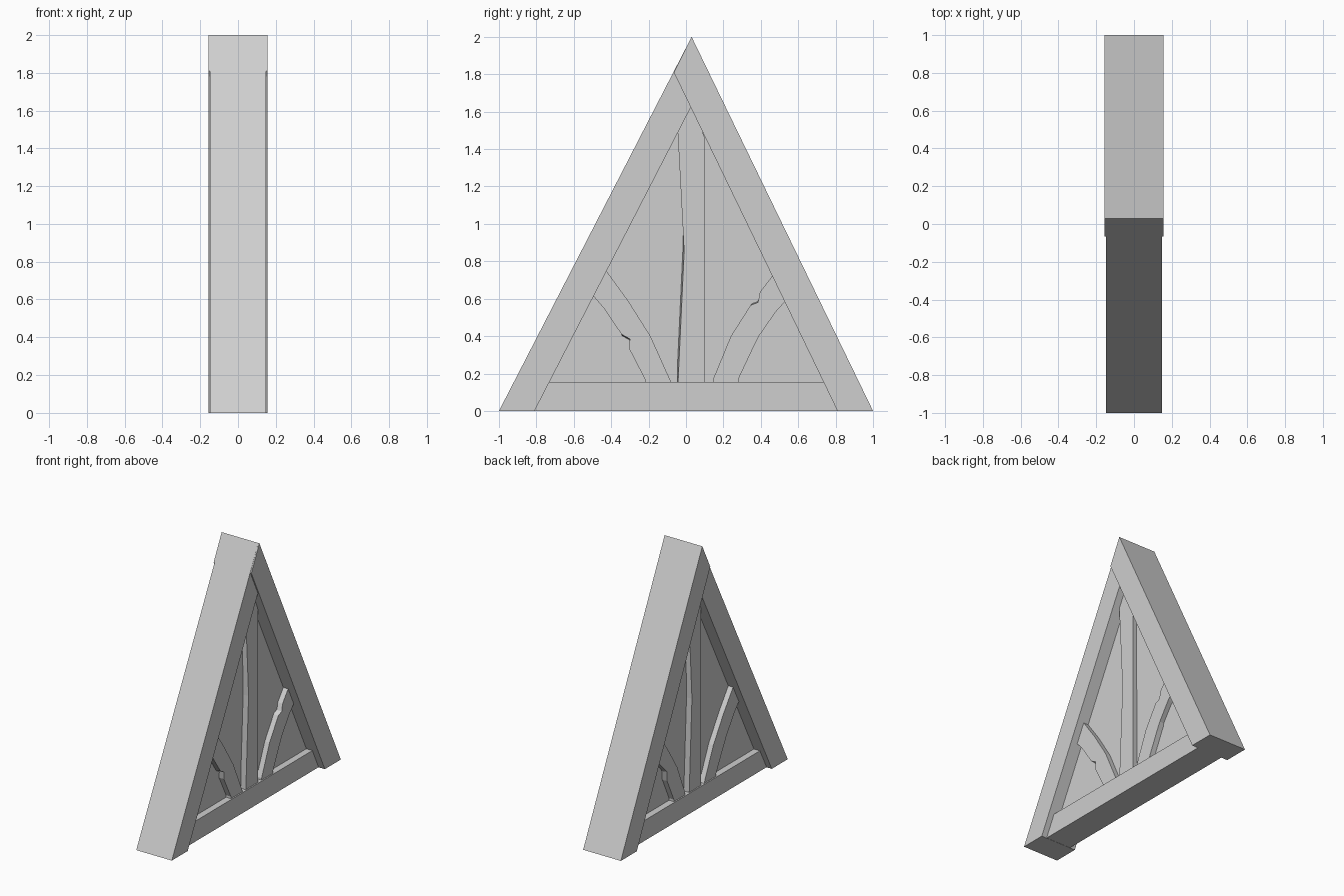
import bpy
import bmesh

old = bpy.data.objects.get("Cube")
if old:
    bpy.data.objects.remove(old, do_unlink=True)

mat = bpy.data.materials.new("plain_grey")
mat.use_nodes = True
grey = (0.62, 0.62, 0.62, 1)
mat.diffuse_color = grey
mat.node_tree.nodes["Principled BSDF"].inputs["Base Color"].default_value = grey


def prism(name, profile, half, right=None, left=None):
    """Extrude a (y, z) profile across x. The dicts move single corners
    of the right (+x) or left (-x) face, which makes worn chips."""
    bm = bmesh.new()
    rings = []
    for x, moved in ((-half, left or {}), (half, right or {})):
        pts = [moved.get(i, p) for i, p in enumerate(profile)]
        rings.append([bm.verts.new((x, y, z)) for y, z in pts])
    a, b = rings
    bm.faces.new(a)
    bm.faces.new(b[::-1])
    n = len(profile)
    for i in range(n):
        j = (i + 1) % n
        bm.faces.new((a[i], b[i], b[j], a[j]))
    bmesh.ops.recalc_face_normals(bm, faces=bm.faces)
    mesh = bpy.data.meshes.new(name)
    bm.to_mesh(mesh)
    bm.free()
    mesh.materials.append(mat)
    obj = bpy.data.objects.new(name, mesh)
    bpy.context.collection.objects.link(obj)
    return obj


# Rafters crossing at the peak
peak = (0.03, 2)
prism("front_rafter", [(-1, 0), (-0.81, 0), (0.122, 1.81), peak], 0.148)
prism("back_rafter", [(1, 0), (0.81, 0), (-0.065, 1.81), peak], 0.157)

# Wall panel and tie beam
prism("wall_panel", [(-0.82, 0.04), (0.82, 0.04), (0.03, 1.7)], 0.055)
prism("tie_beam", [(-0.84, 0.001), (0.84, 0.001), (0.76, 0.155), (-0.76, 0.155)], 0.105)

# King post, with one worn edge on each side
prism("king_post",
      [(-0.045, 0.1), (0.1, 0.1), (0.1, 0.85), (0.1, 1.46),
       (0.03, 1.65), (-0.045, 1.5), (-0.045, 0.85)], 0.095,
      right={6: (-0.01, 0.85)}, left={2: (0.065, 0.85)})

# Curved braces, with small chips
prism("front_brace",
      [(-0.47, 0.80), (-0.43, 0.755), (-0.31, 0.59), (-0.19, 0.40), (-0.08, 0.155),
       (-0.08, 0.1), (-0.22, 0.1), (-0.22, 0.17), (-0.305, 0.335), (-0.325, 0.37),
       (-0.345, 0.41), (-0.44, 0.55), (-0.50, 0.62), (-0.54, 0.65)], 0.095,
      right={9: (-0.30, 0.385)})
prism("back_brace",
      [(0.50, 0.77), (0.46, 0.72), (0.395, 0.635), (0.37, 0.60), (0.345, 0.565),
       (0.24, 0.40), (0.145, 0.17), (0.145, 0.1), (0.28, 0.1), (0.28, 0.17),
       (0.36, 0.34), (0.39, 0.40), (0.48, 0.53), (0.53, 0.585), (0.57, 0.62)], 0.095,
      right={3: (0.385, 0.58)}, left={11: (0.36, 0.41)})
